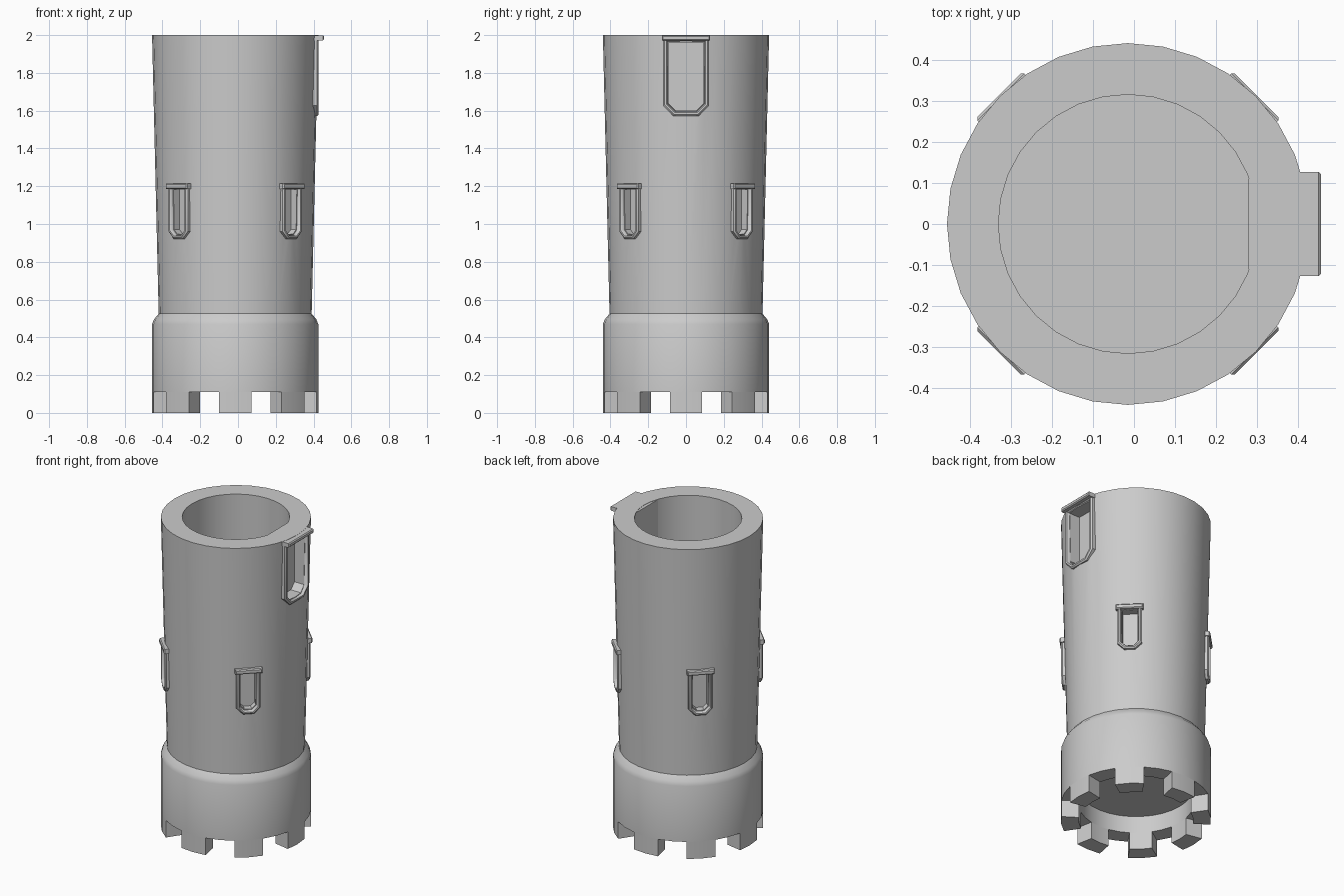
import bpy, bmesh, math
from math import cos, sin, pi
from mathutils import Matrix, Vector

default = bpy.data.objects.get("Cube")
if default:
    bpy.data.objects.remove(default, do_unlink=True)

CX = -0.015          # tower axis
SIDES = 32
STEP = 2 * pi / SIDES

stone = bpy.data.materials.new("grey_stone")
stone.use_nodes = True
GREY = (0.6, 0.6, 0.6, 1)
stone.diffuse_color = GREY
stone.node_tree.nodes["Principled BSDF"].inputs["Base Color"].default_value = GREY


def finish(name, bm):
    bmesh.ops.remove_doubles(bm, verts=bm.verts, dist=1e-5)
    bmesh.ops.recalc_face_normals(bm, faces=bm.faces)
    mesh = bpy.data.meshes.new(name)
    bm.to_mesh(mesh)
    bm.free()
    mesh.materials.append(stone)
    ob = bpy.data.objects.new(name, mesh)
    bpy.context.collection.objects.link(ob)
    return ob


def revolve(name, profile, first=0, count=SIDES):
    """Sweep a closed (radius, z) profile around the tower axis."""
    bm = bmesh.new()
    full = count == SIDES
    rings = []
    for i in range(count if full else count + 1):
        a = (first + i) * STEP
        rings.append([bm.verts.new((CX + r * cos(a), r * sin(a), z)) for r, z in profile])
    n = len(profile)
    for i in range(count):
        p, q = rings[i], rings[(i + 1) % len(rings)]
        for j in range(n):
            k = (j + 1) % n
            if profile[j][0] or profile[k][0]:
                bm.faces.new((p[j], p[k], q[k], q[j]))
    if not full:
        bm.faces.new(rings[0])
        bm.faces.new(rings[-1])
    return finish(name, bm)


def outline(half, z0, z1, cut, inset):
    """Opening shape with two chamfered lower corners."""
    h, lo, hi = half - inset, z0 + inset, z1 - inset
    c = cut - inset * 0.6
    return [(-h, hi), (-h, lo + c), (-h + c, lo), (h - c, lo), (h, lo + c), (h, hi)]


def loft(name, sections, angle, closed):
    """Join (radius, outline) sections facing outwards at an angle."""
    bm = bmesh.new()
    turn = Matrix.Translation((CX, 0, 0)) @ Matrix.Rotation(angle, 4, "Z")
    loops = [[bm.verts.new(turn @ Vector((r, u, z))) for u, z in pts] for r, pts in sections]
    n = len(loops[0])
    pairs = list(zip(loops, loops[1:]))
    if closed:
        pairs.append((loops[-1], loops[0]))
    for p, q in pairs:
        for j in range(n):
            k = (j + 1) % n
            bm.faces.new((p[j], p[k], q[k], q[j]))
    if not closed:
        bm.faces.new(loops[0])
        bm.faces.new(loops[-1])
    return finish(name, bm)


def box(name, angle, r0, r1, half, z0, z1, bevel=0.006):
    rect = [(-half, z0), (half, z0), (half, z1), (-half, z1)]
    small = [(u - math.copysign(bevel, u), z + (bevel if z == z0 else -bevel)) for u, z in rect]
    return loft(name, [(r0, rect), (r1 - bevel, rect), (r1, small)], angle, False)


# Hollow tower with a flared collar
tower = revolve("tower_wall", [
    (0.44, 0.11), (0.44, 0.47), (0.43, 0.495), (0.405, 0.525), (0.44, 2), (0.315, 2),
    (0.315, 0.42), (0, 0.42), (0, 0.22), (0.335, 0.22), (0.335, 0.11)])

# Battlements
merlons = [revolve(f"merlon_{i + 1}", [(0.335, 0), (0.44, 0), (0.44, 0.112), (0.335, 0.112)],
                   4 * i - 1, 2) for i in range(8)]

cutters, parts = [], []


def opening(name, angle, half, z0, z1, cut, width, base, front, depth):
    inner = outline(half, z0, z1, cut, width)
    deep = outline(half, z0, z1, cut, width * 1.25)
    cutters.append(loft(name + "_cutter", [(depth, deep), (0.6, inner)], angle, False))
    parts.append(loft(name + "_frame", [
        (base, outline(half, z0, z1, cut, 0)), (front - 0.008, outline(half, z0, z1, cut, 0)),
        (front, outline(half, z0, z1, cut, 0.008)), (front, outline(half, z0, z1, cut, width - 0.006)),
        (front - 0.008, inner), (base, inner)], angle, True))


# Four windows on the diagonals, each with a ledge
for i in range(4):
    a = pi / 4 + i * pi / 2
    opening(f"window_{i + 1}", a, 0.072, 0.92, 1.21, 0.04, 0.022, 0.395, 0.434, 0.372)
    parts.append(box(f"window_ledge_{i + 1}", a, 0.39, 0.443, 0.081, 1.185, 1.215))

# Doorway with its step and the flat panel behind it
opening("door", 0, 0.122, 1.572, 1.99, 0.055, 0.024, 0.40, 0.442, 0.355)
parts.append(box("door_step", 0, 0.38, 0.47, 0.127, 1.972, 1.999))
parts.append(box("door_back_panel", 0, 0.294, 0.33, 0.11, 1.5, 1.998, 0.002))

# Cut the recesses, then drop the cutters
for c in cutters:
    c.hide_render = True
    mod = tower.modifiers.new("recess", "BOOLEAN")
    mod.operation = "DIFFERENCE"
    mod.solver = "EXACT"
    mod.object = c
deps = bpy.context.evaluated_depsgraph_get()
carved = bpy.data.meshes.new_from_object(tower.evaluated_get(deps))
tower.modifiers.clear()
tower.data = carved
for c in cutters:
    bpy.data.objects.remove(c, do_unlink=True)

# Smooth shading with sharp edges kept
bpy.ops.object.select_all(action="DESELECT")
for ob in [tower] + merlons + parts:
    ob.select_set(True)
bpy.context.view_layer.objects.active = tower
bpy.ops.object.shade_smooth_by_angle(angle=math.radians(40))
